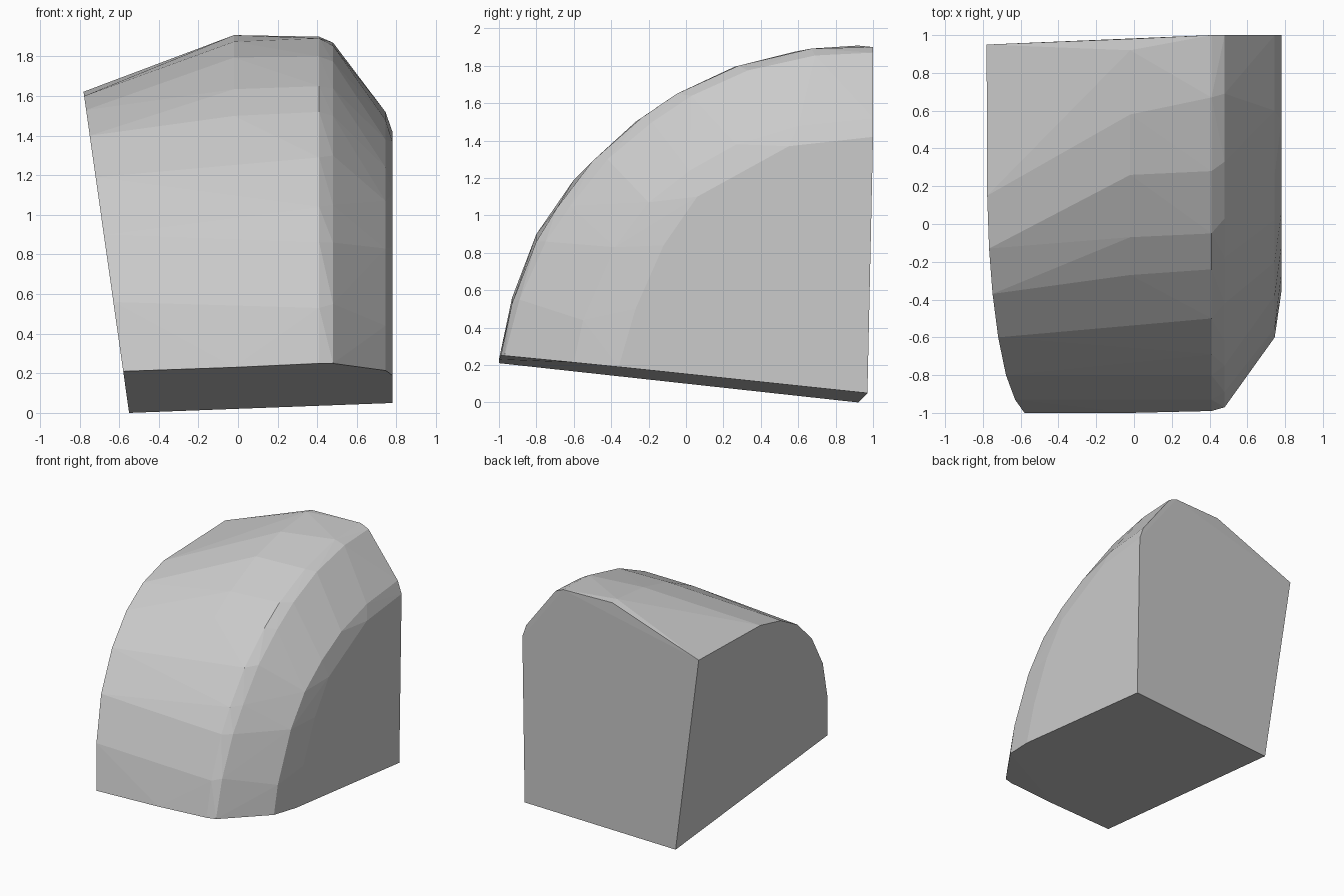
import bpy, bmesh

if "Cube" in bpy.data.objects:
    bpy.data.objects.remove(bpy.data.objects["Cube"])

# Curved ridges running from the front foot up to the back edge, each as (y, z)
left_arc = [(-1, .21), (-.93, .56), (-.8, .9), (-.6, 1.19), (-.37, 1.4),
            (-.13, 1.53), (.15, 1.6), (.95, 1.622)]
crown_arc = [(-1, .23), (-.93, .54), (-.8, .86), (-.69, 1.04), (-.5, 1.28),
             (-.27, 1.5), (-.07, 1.635), (.26, 1.795), (.58, 1.875), (.92, 1.908), (.98, 1.9)]
shoulder_arc = [(-.99, .25), (-.93, .53), (-.8, .86), (-.69, 1.04), (-.5, 1.29), (-.24, 1.52),
                (-.05, 1.65), (.28, 1.8), (.67, 1.892), (1, 1.9)]
bevel_arc = [(-.97, .25), (-.89, .55), (-.75, .86), (-.62, 1.05), (-.42, 1.3),
             (-.18, 1.5), (.03, 1.64), (.33, 1.775), (.69, 1.855), (1, 1.87)]
side_arc = [(-.6, .214), (-.55, .44), (-.38, .83), (-.2, 1.07), (.02, 1.24),
            (.27, 1.38), (.6, 1.48), (1, 1.52)]
right_arc = [(-.36, .19), (-.27, .5), (-.12, .84), (.06, 1.1), (.55, 1.37), (1, 1.42)]


def ridge(arc, x):
    return [(x, y, z) for y, z in arc]


# The left wall leans outwards with height
points = [(-.55 - .142 * z, y, z) for y, z in left_arc]
points += ridge(crown_arc, -.02) + ridge(shoulder_arc, .41)
points += ridge(bevel_arc, .48) + ridge(side_arc, .745) + ridge(right_arc, .78)
# Back corners of the tilted base
points += [(-.55, .92, 0), (.78, .97, .05)]

# Faceted block wrapped around the ridges
bm = bmesh.new()
for p in points:
    bm.verts.new(p)
hull = bmesh.ops.convex_hull(bm, input=bm.verts)
loose = {g for g in hull["geom_interior"] + hull["geom_unused"] if isinstance(g, bmesh.types.BMVert)}
bmesh.ops.delete(bm, geom=list(loose), context='VERTS')
bmesh.ops.dissolve_limit(bm, angle_limit=.01, verts=bm.verts, edges=bm.edges)
bmesh.ops.recalc_face_normals(bm, faces=bm.faces)
mesh = bpy.data.meshes.new("rounded_stone_block")
bm.to_mesh(mesh)
bm.free()

grey = bpy.data.materials.new("stone grey")
grey.diffuse_color = (.6, .6, .6, 1)
grey.use_nodes = True
grey.node_tree.nodes["Principled BSDF"].inputs["Base Color"].default_value = grey.diffuse_color
mesh.materials.append(grey)
block = bpy.data.objects.new("rounded_stone_block", mesh)
bpy.context.collection.objects.link(block)
